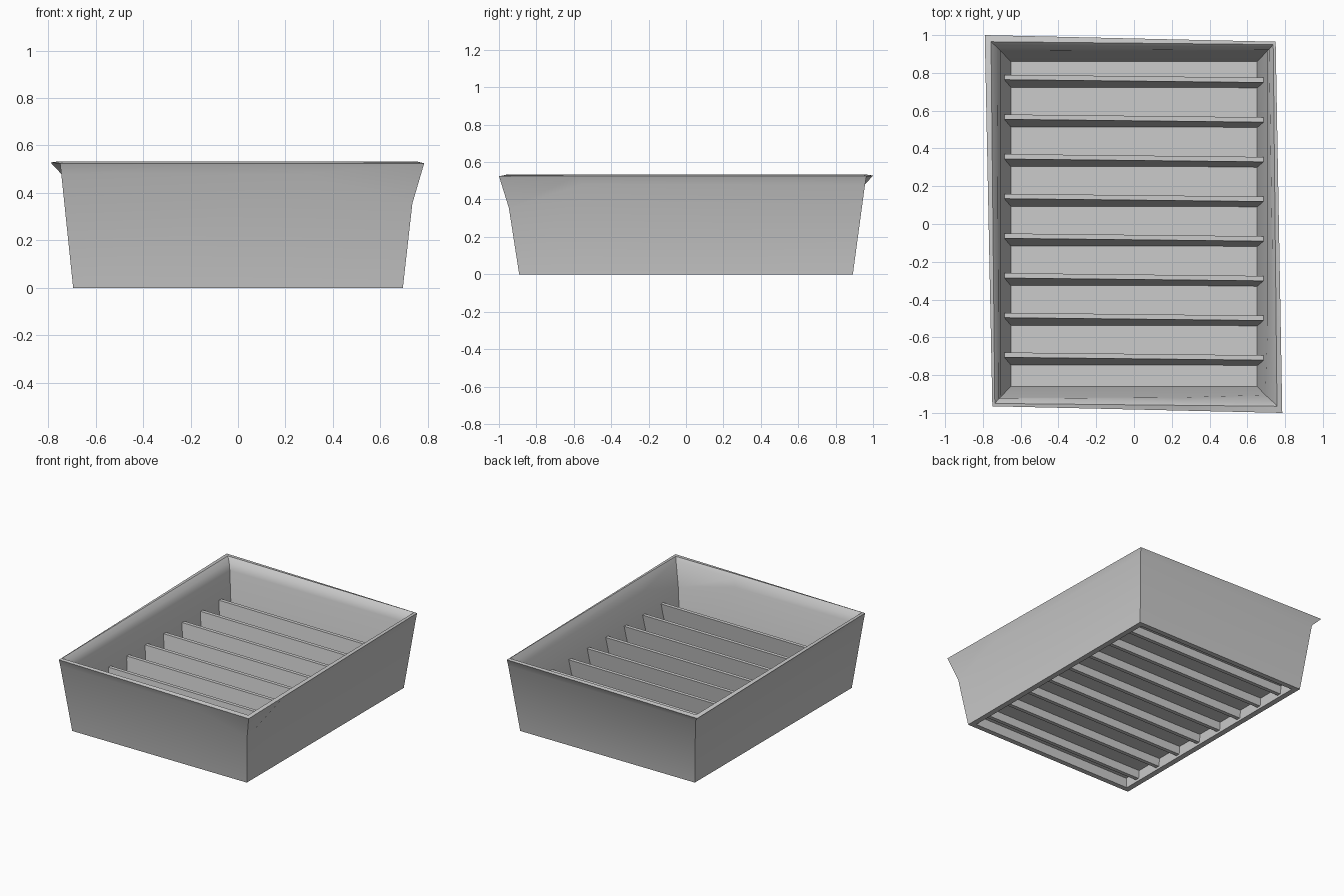
import bpy, bmesh, math

if "Cube" in bpy.data.objects:
    bpy.data.objects.remove(bpy.data.objects["Cube"])


def finish(name, bm):
    bmesh.ops.recalc_face_normals(bm, faces=bm.faces)
    me = bpy.data.meshes.new(name)
    bm.to_mesh(me)
    bm.free()
    ob = bpy.data.objects.new(name, me)
    bpy.context.collection.objects.link(ob)
    return ob


def ring(x, y, z, spout=None, back=None, front=None, mid_z=None):
    """Six-point loop; spout / back / front override single corners."""
    mz = z if mid_z is None else mid_z
    fl = front or (-x, -y, z)
    fr = spout or (x, -y, z)
    br = (-fl[0], -fl[1], fl[2])
    bl = back or (-x, y, z)

    def along(a, b, t, zz):
        return (a[0] + (b[0] - a[0]) * t, a[1] + (b[1] - a[1]) * t, zz)
    return [fl, along(fl, (x, -y, z) if spout and mid_z else fr, 0.68, mz), fr,
            along((x, -y, z) if spout and mid_z else fr, br, 0.21, mz), br, bl]


# tray: tapered walls, recessed underside, flared rim and one pouring corner
rings = [
    ring(0.65, 0.855, 0.07),
    ring(0.655, 0.855, 0.0),
    ring(0.695, 0.892, 0.0),
    ring(0.745, 0.957, 0.48, spout=(0.735, -0.947, 0.355), mid_z=0.48),
    ring(0.75, 0.965, 0.525, spout=(0.785, -1.0, 0.525),
         back=(-0.79, 1.0, 0.528)),
    ring(0.737, 0.95, 0.533, spout=(0.757, -0.965, 0.53),
         back=(-0.757, 0.965, 0.533)),
    ring(0.715, 0.925, 0.505, spout=(0.745, -0.95, 0.51),
         back=(-0.725, 0.935, 0.505)),
    ring(0.708, 0.918, 0.46, spout=(0.695, -0.905, 0.35), mid_z=0.46),
    ring(0.652, 0.86, 0.08),
]
bm = bmesh.new()
loops = [[bm.verts.new(p) for p in r] for r in rings]
for a, b in zip(loops, loops[1:]):
    n = len(a)
    for i in range(n):
        j = (i + 1) % n
        bm.faces.new((a[i], a[j], b[j], b[i]))
bm.faces.new(loops[0])
bm.faces.new(loops[-1])
tray = finish("tray", bm)

# slats: eight leaning bars that pass through the tray floor
slats = []
for k in range(8):
    y0 = 0.79 - 0.21 * k
    bm = bmesh.new()
    ends = []
    for s in (-1, 1):
        dy = 0.0 if s < 0 else -0.015
        ends.append([bm.verts.new(p) for p in (
            (s * 0.685, y0 + dy, 0.31), (s * 0.685, y0 - 0.026 + dy, 0.31),
            (s * 0.652, y0 - 0.078, 0.015), (s * 0.652, y0 - 0.05, 0.015))])
    for i in range(4):
        j = (i + 1) % 4
        bm.faces.new((ends[0][i], ends[0][j], ends[1][j], ends[1][i]))
    bm.faces.new(ends[0])
    bm.faces.new(ends[1])
    slats.append(finish(f"slat_{k + 1}", bm))

# soft rim shading, sharp edges kept
bpy.ops.object.select_all(action='DESELECT')
for ob in [tray] + slats:
    ob.select_set(True)
bpy.context.view_layer.objects.active = tray
bpy.ops.object.shade_smooth_by_angle(angle=math.radians(35))
